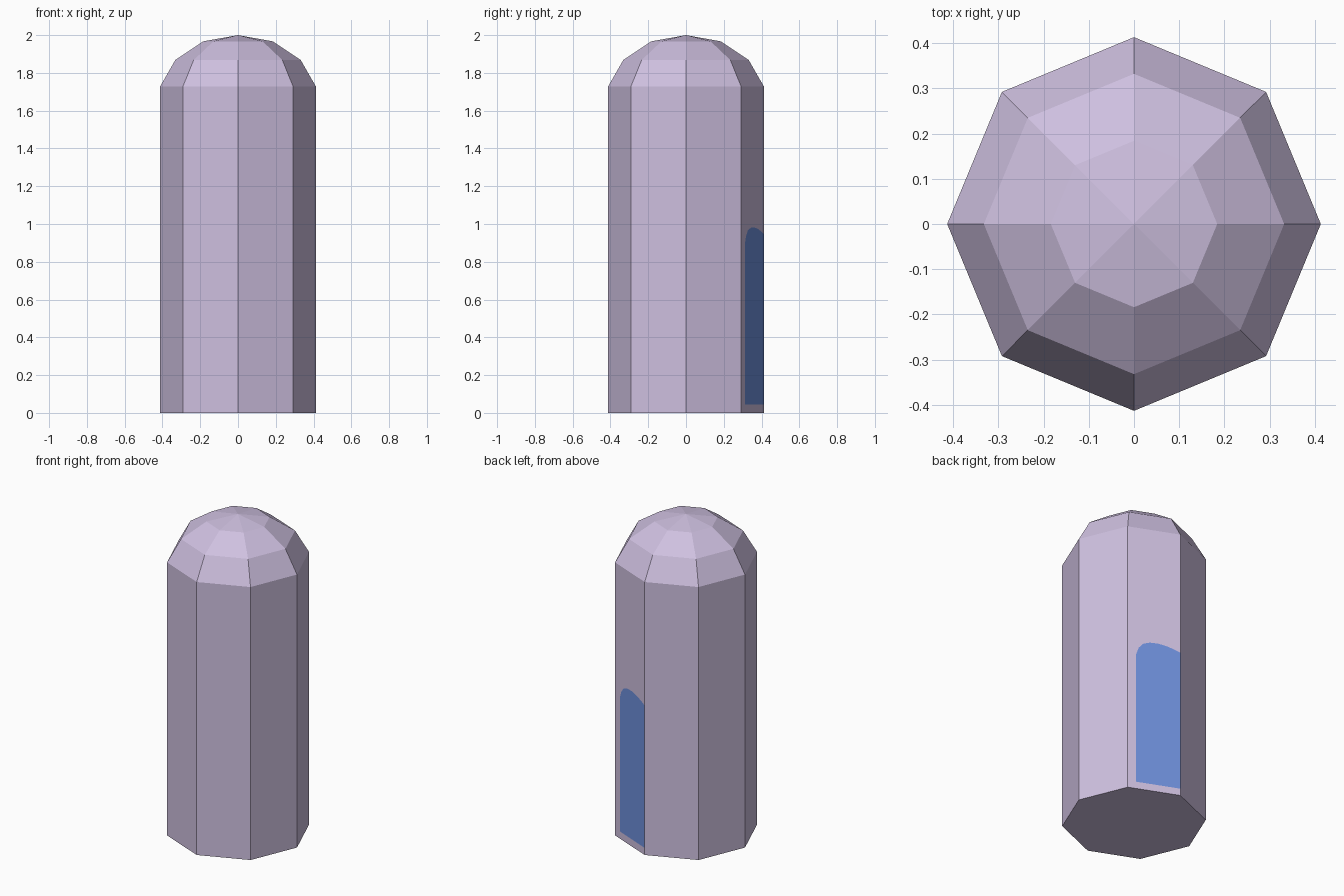
import bpy, bmesh, math
from mathutils import Vector

if "Cube" in bpy.data.objects:
    bpy.data.objects.remove(bpy.data.objects["Cube"])


def material(name, rgb):
    m = bpy.data.materials.new(name)
    m.diffuse_color = (*rgb, 1)
    m.use_nodes = True
    m.node_tree.nodes["Principled BSDF"].inputs["Base Color"].default_value = m.diffuse_color
    return m


mauve = material("pale mauve", (0.62, 0.527, 0.745))
blue = material("blue", (0.159, 0.283, 0.73))

SIDES = 8
RINGS = [(0.413, 0.0), (0.413, 1.727), (0.332, 1.868), (0.184, 1.967)]
bm = bmesh.new()

# octagonal body and stepped dome
rings = []
for r, z in RINGS:
    rings.append([bm.verts.new((r * math.cos(i * math.tau / SIDES),
                                r * math.sin(i * math.tau / SIDES), z))
                  for i in range(SIDES)])
DOOR_SIDE = 1
for k, (low, high) in enumerate(zip(rings, rings[1:])):
    for i in range(SIDES):
        j = (i + 1) % SIDES
        if k == 0 and i == DOOR_SIDE:
            continue
        bm.faces.new((low[i], low[j], high[j], high[i]))
apex = bm.verts.new((0, 0, 2))
for i in range(SIDES):
    bm.faces.new((rings[-1][i], rings[-1][(i + 1) % SIDES], apex))
bm.faces.new(rings[0][::-1])

# back right wall with a painted round-topped panel reaching its far edge
a, b = rings[0][DOOR_SIDE], rings[0][DOOR_SIDE + 1]
c, d = rings[1][DOOR_SIDE + 1], rings[1][DOOR_SIDE]
outline = [(1.0, 0.045), (0.16, 0.045), (0.16, 0.89), (0.21, 0.935), (0.29, 0.965),
           (0.42, 0.98), (0.58, 0.982), (0.75, 0.973), (0.9, 0.958), (1.0, 0.945)]
panel = [bm.verts.new(a.co.lerp(b.co, t) + Vector((0, 0, z))) for t, z in outline]
bm.faces.new([a, b] + panel + [c, d])
bm.faces.new(panel[::-1]).material_index = 1

bm.normal_update()
for f in bm.faces:
    if f.normal.dot(f.calc_center_median() - Vector((0, 0, 1))) < 0:
        f.normal_flip()
mesh = bpy.data.meshes.new("domed_post")
bm.to_mesh(mesh)
bm.free()
mesh.materials.append(mauve)
mesh.materials.append(blue)
bpy.context.collection.objects.link(bpy.data.objects.new("domed_post", mesh))
